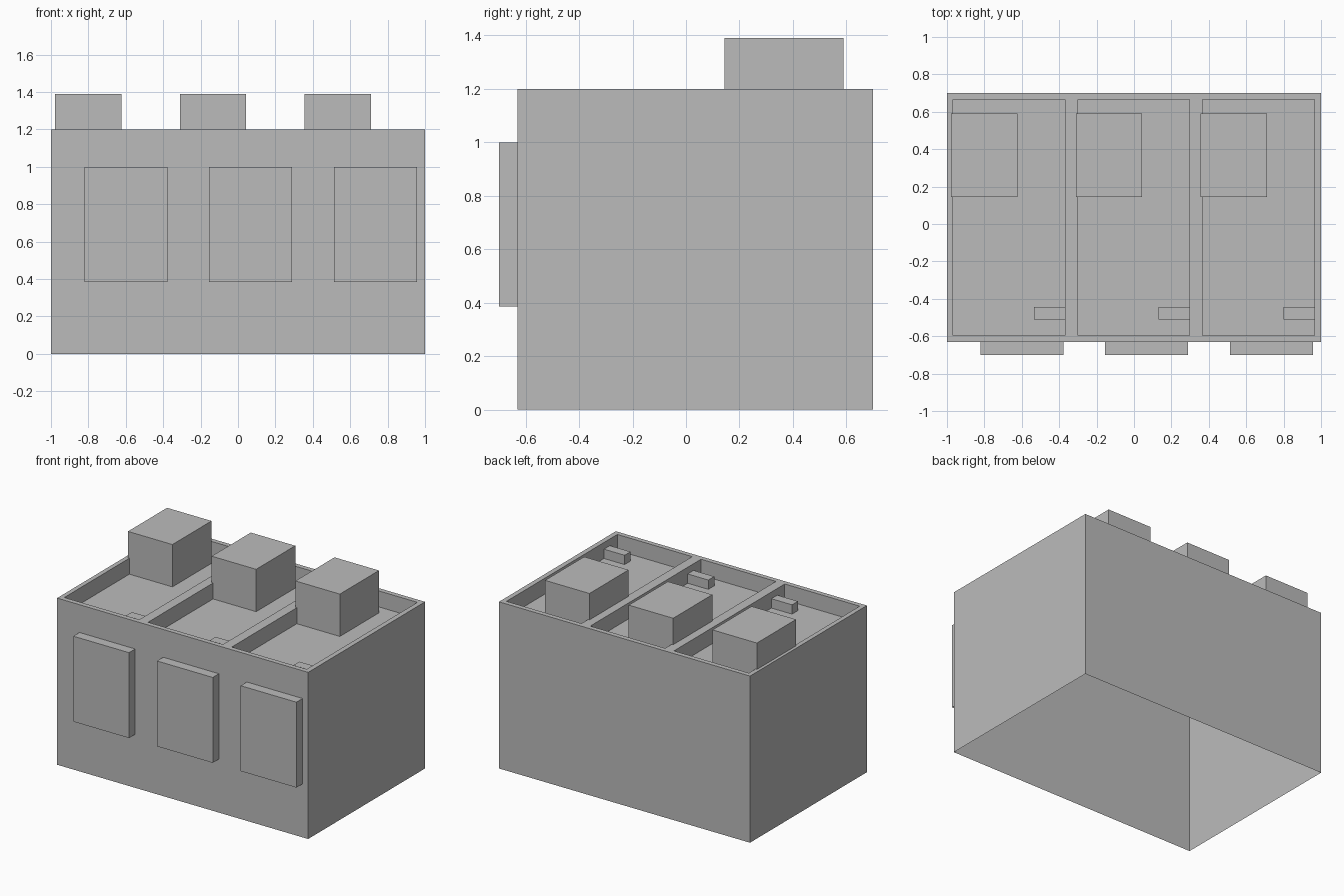
import bpy
import bmesh

cube = bpy.data.objects.get("Cube")
if cube:
    bpy.data.objects.remove(cube, do_unlink=True)

grey = bpy.data.materials.new("plain grey")
grey.use_nodes = True
colour = (0.5, 0.5, 0.5, 1)
grey.diffuse_color = colour
grey.node_tree.nodes["Principled BSDF"].inputs["Base Color"].default_value = colour

TOP, FLOOR, BAY = 1.2, 1.085, 0.667


def finish(name, bm):
    bmesh.ops.recalc_face_normals(bm, faces=bm.faces[:])
    mesh = bpy.data.meshes.new(name)
    bm.to_mesh(mesh)
    bm.free()
    mesh.materials.append(grey)
    obj = bpy.data.objects.new(name, mesh)
    bpy.context.collection.objects.link(obj)
    return obj


def box(name, low, high):
    bm = bmesh.new()
    bmesh.ops.create_cube(bm, size=1)
    for v in bm.verts:
        v.co = [l + (c + 0.5) * (h - l) for l, h, c in zip(low, high, v.co)]
    return finish(name, bm)


def moved(geom, z):
    for v in geom:
        if isinstance(v, bmesh.types.BMVert):
            v.co.z = z


# Building shell: rim grid, three sunken roof bays, outer walls, open underneath
xs = [-1] + [x + i * BAY for i in range(3) for x in (-0.967, -0.37)] + [1]
ys = [-0.63, -0.595, 0.665, 0.7]
bm = bmesh.new()
grid = [[bm.verts.new((x, y, TOP)) for x in xs] for y in ys]
bays = []
for j in range(len(ys) - 1):
    for i in range(len(xs) - 1):
        face = bm.faces.new((grid[j][i], grid[j][i + 1],
                             grid[j + 1][i + 1], grid[j + 1][i]))
        if j == 1 and i % 2 == 1:
            bays.append(face)
rim_edges = [e for e in bm.edges if e.is_boundary]
sunk = bmesh.ops.extrude_face_region(bm, geom=bays)["geom"]
moved(sunk, FLOOR)
bmesh.ops.delete(bm, geom=[f for f in bays if f.is_valid], context="FACES_ONLY")
walls = bmesh.ops.extrude_edge_only(bm, edges=rim_edges)["geom"]
moved(walls, 0)
finish("building_shell", bm)

# Each unit has a front panel, a roof box and a small ledge
for i, side in enumerate(("right", "middle", "left")):
    s = i * BAY
    box(side + "_front_panel", (-0.822 + s, -0.7, 0.385), (-0.378 + s, -0.63, 1.0))
    box(side + "_roof_box", (-0.978 + s, 0.145, FLOOR), (-0.624 + s, 0.59, 1.39))
    box(side + "_roof_ledge", (-0.535 + s, -0.51, FLOOR), (-0.37 + s, -0.443, 1.152))
